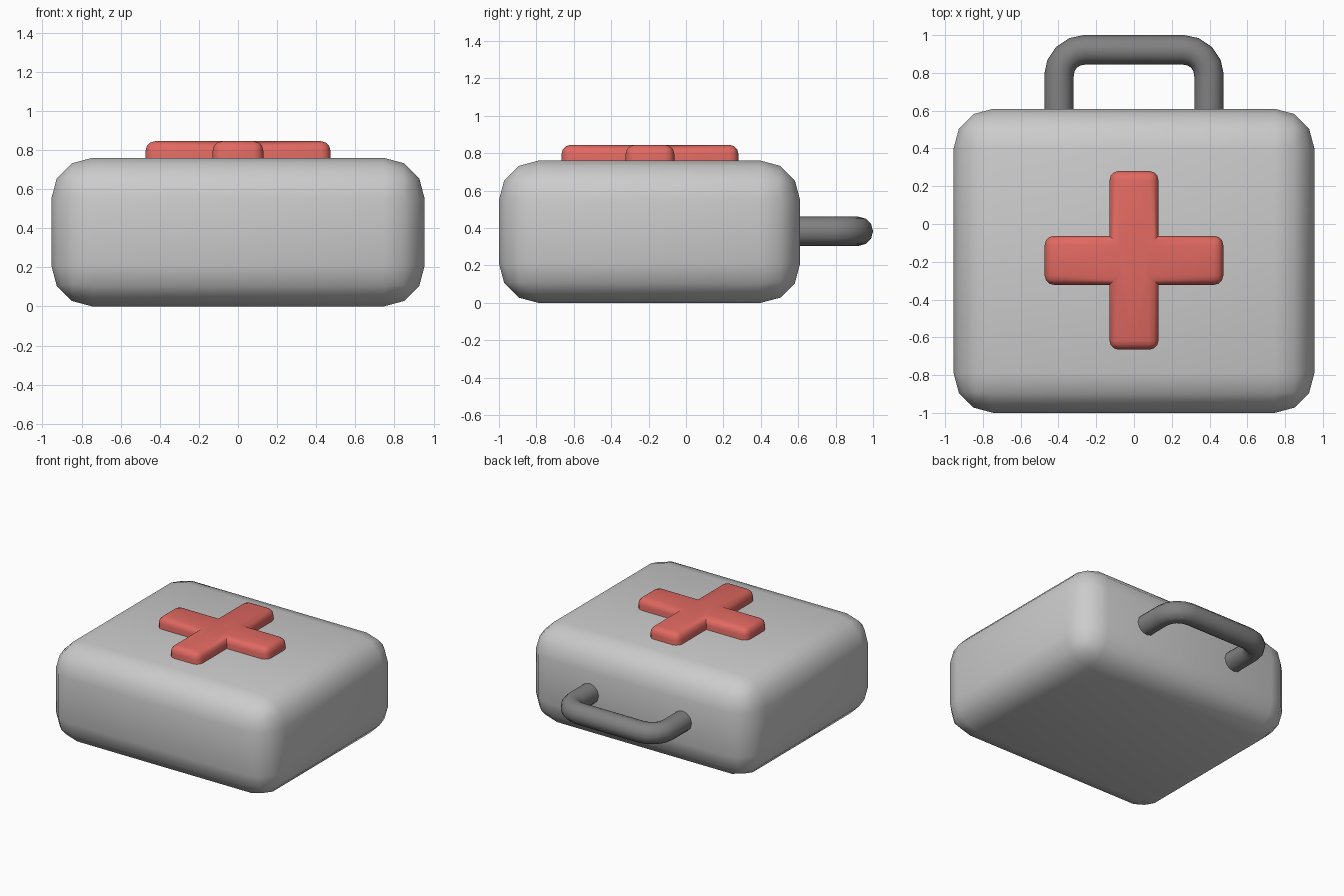
import bpy, bmesh
from math import sin, cos, pi
from mathutils import Vector

if "Cube" in bpy.data.objects:
    bpy.data.objects.remove(bpy.data.objects["Cube"])


def paint(obj, name, color):
    mat = bpy.data.materials.new(name)
    mat.diffuse_color = color
    mat.use_nodes = True
    mat.node_tree.nodes["Principled BSDF"].inputs["Base Color"].default_value = mat.diffuse_color
    obj.data.materials.append(mat)


def finish(obj):
    """Smooth shading, then mirror the half across the centre seam."""
    bpy.ops.object.select_all(action='DESELECT')
    obj.select_set(True)
    bpy.context.view_layer.objects.active = obj
    bpy.ops.object.shade_smooth_by_angle(angle=0.8)
    mirror = obj.modifiers.new("mirror", 'MIRROR')
    mirror.use_mirror_merge = False


def half_slab(name, outline, z0, z1, radius, segments, pick):
    """Extrude an outline, round the picked edges, keep the x > 0 half."""
    bm = bmesh.new()
    base = bm.faces.new([bm.verts.new((x, y, z0)) for x, y in outline])
    ext = bmesh.ops.extrude_face_region(bm, geom=[base])
    for v in ext["geom"]:
        if isinstance(v, bmesh.types.BMVert):
            v.co.z = z1
    bmesh.ops.recalc_face_normals(bm, faces=bm.faces[:])
    bmesh.ops.bevel(bm, geom=[e for e in bm.edges if pick(e)], offset=radius,
                    offset_type='OFFSET', segments=segments, profile=0.5,
                    affect='EDGES', clamp_overlap=True)
    bmesh.ops.bisect_plane(bm, geom=bm.verts[:] + bm.edges[:] + bm.faces[:],
                           plane_co=(0, 0, 0), plane_no=(1, 0, 0), clear_inner=True)
    mesh = bpy.data.meshes.new(name)
    bm.to_mesh(mesh)
    bm.free()
    obj = bpy.data.objects.new(name, mesh)
    bpy.context.collection.objects.link(obj)
    finish(obj)
    return obj


# Rounded case
half_slab("case_body", [(-.955, -1), (.955, -1), (.955, .61), (-.955, .61)],
          0, 0.76, 0.21, 3, lambda e: True)

# Raised cross on the lid
CY, W, L = -0.1925, 0.13, 0.473
corner = [(L, -W), (L, W), (W, W)]
outline = []
for turn in range(4):
    for x, y in corner:
        for _ in range(turn):
            x, y = -y, x
        outline.append((x, y + CY))
Z0, Z1 = 0.7, 0.845


def cross_edge(e):
    a, b = e.verts
    if min(a.co.z, b.co.z) > Z1 - 1e-4:
        return True
    return abs(a.co.z - b.co.z) > 0.01 and e.is_convex


cross = half_slab("lid_cross", outline, Z0, Z1, 0.05, 3, cross_edge)
paint(cross, "red", (0.75, 0.14, 0.12, 1))

# Carrying handle: half of a bent tube
HX, HY, HZ, TUBE, BEND = 0.397, 0.922, 0.3825, 0.078, 0.135
path = [(HX, 0.56)]
for i in range(5):
    a = i / 4 * pi / 2
    path.append((HX - BEND + BEND * cos(a), HY - BEND + BEND * sin(a)))
path.append((0, HY))
curve = bpy.data.curves.new("handle", 'CURVE')
curve.dimensions = '3D'
curve.bevel_depth = TUBE
curve.bevel_resolution = 4
spline = curve.splines.new('POLY')
spline.points.add(len(path) - 1)
for p, (x, y) in zip(spline.points, path):
    p.co = (x, y, HZ, 1)
handle = bpy.data.objects.new("handle", curve)
bpy.context.collection.objects.link(handle)
bpy.ops.object.select_all(action='DESELECT')
handle.select_set(True)
bpy.context.view_layer.objects.active = handle
bpy.ops.object.convert(target='MESH')
handle = bpy.context.view_layer.objects.active
finish(handle)
paint(handle, "dark_grey", (0.22, 0.22, 0.22, 1))
